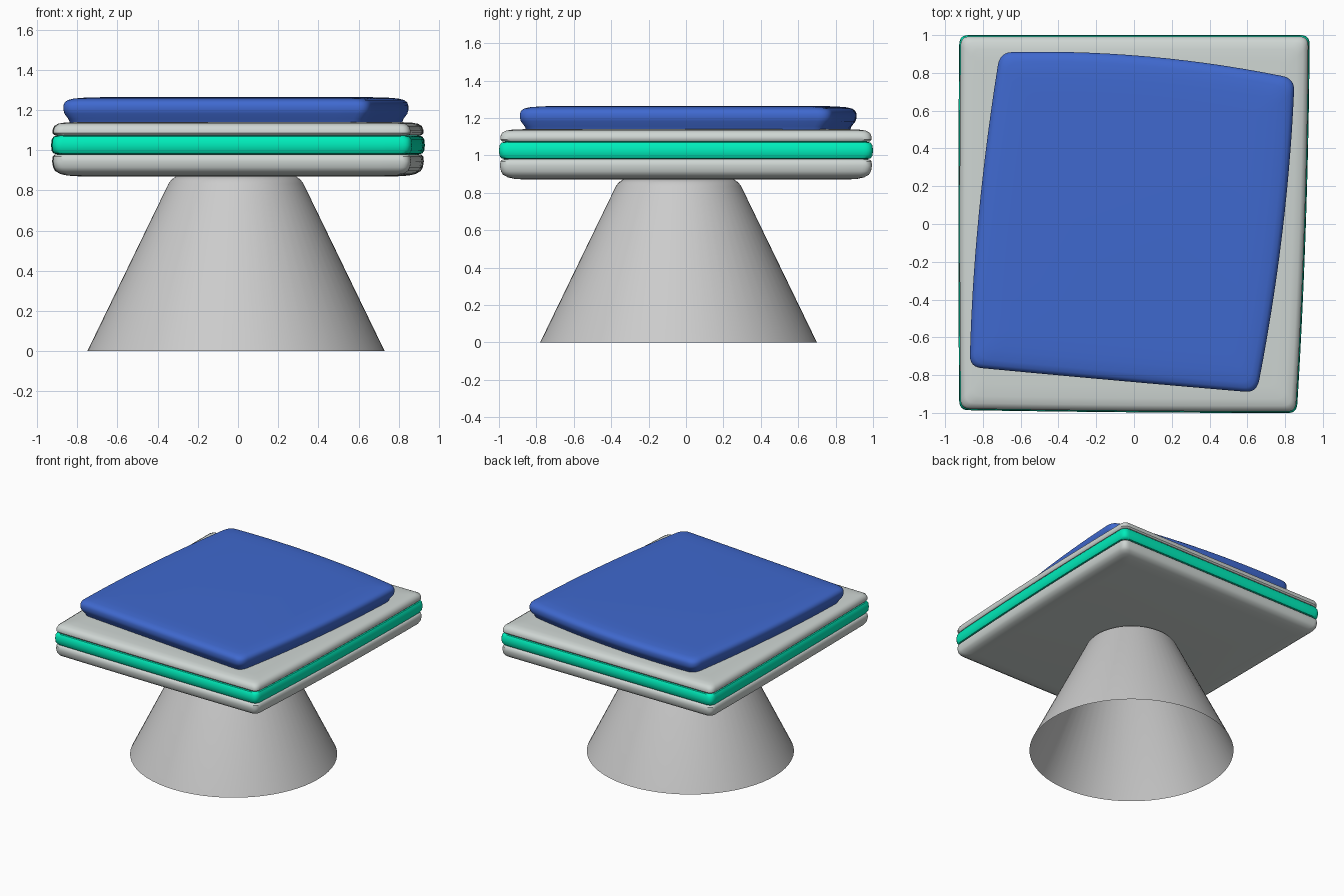
import bpy, bmesh, math
from mathutils import Vector

if "Cube" in bpy.data.objects:
    bpy.data.objects.remove(bpy.data.objects["Cube"])


def material(name, rgb):
    m = bpy.data.materials.new(name)
    m.diffuse_color = (*rgb, 1)
    m.use_nodes = True
    m.node_tree.nodes["Principled BSDF"].inputs["Base Color"].default_value = m.diffuse_color
    return m


def outline(corners, mids, trim=0.04, n=14):
    """Closed outline: gently bowed edges through mids, with rounded corners."""
    cs = [Vector(c) for c in corners]
    edges = []
    for i, a in enumerate(cs):
        b = cs[(i + 1) % 4]
        k = Vector(mids[i]) * 2 - (a + b) / 2
        ts = [trim + (1 - 2 * trim) * j / n for j in range(n + 1)]
        edges.append([a * (1 - t) ** 2 + k * 2 * t * (1 - t) + b * t * t for t in ts])
    pts = []
    for i, e in enumerate(edges):
        pts += e
        p, c, q = e[-1], cs[(i + 1) % 4], edges[(i + 1) % 4][0]
        for j in range(1, 6):
            t = j / 6
            pts.append(p * (1 - t) ** 2 + c * 2 * t * (1 - t) + q * t * t)
    return pts


def finish(name, bm, mat=None, angle=40):
    bmesh.ops.recalc_face_normals(bm, faces=bm.faces)
    me = bpy.data.meshes.new(name)
    bm.to_mesh(me)
    bm.free()
    ob = bpy.data.objects.new(name, me)
    bpy.context.collection.objects.link(ob)
    if mat:
        me.materials.append(mat)
    bpy.ops.object.select_all(action='DESELECT')
    ob.select_set(True)
    bpy.context.view_layer.objects.active = ob
    bpy.ops.object.shade_smooth_by_angle(angle=math.radians(angle))
    return ob


def loft(name, pts, layers, mat=None, caps=(True, True)):
    """Stack copies of an outline, each with (inset, z), and cap the ends."""
    bm = bmesh.new()
    size = max(abs(p.x) for p in pts)
    rings = [[bm.verts.new((p.x * (1 - d / size), p.y * (1 - d / size), z))
              for p in pts] for d, z in layers]
    n = len(pts)
    for a, b in zip(rings, rings[1:]):
        for i in range(n):
            j = (i + 1) % n
            bm.faces.new((a[i], a[j], b[j], b[i]))
    for cap, ring in zip(caps, (rings[0], rings[-1])):
        if cap:
            bm.faces.new(ring)
    return finish(name, bm, mat)


grey = material("cushion_grey", (0.62, 0.67, 0.65))
green = material("band_green", (0.0, 0.85, 0.5))
blue = material("pad_blue", (0.05, 0.14, 0.62))

# Seat slabs
seat = outline([(-0.925, 1.0), (0.93, 1.0), (0.862, -1.0), (-0.925, -0.985)],
               [(0, 1.0), (0.91, 0), (0, -0.997), (-0.93, 0)], trim=0.025)
loft("seat_bottom", seat,
     [(0.14, 0.870), (0.08, 0.874), (0.045, 0.882), (0.02, 0.897), (0.01, 0.915),
      (0.005, 0.945), (0.008, 0.968), (0.018, 0.978), (0.03, 0.98)], grey)
loft("seat_band", seat,
     [(0.03, 0.98), (0.012, 0.984), (0.003, 0.998), (0.0, 1.025),
      (0.003, 1.053), (0.012, 1.068), (0.03, 1.073)], green)
loft("seat_top", seat,
     [(0.03, 1.073), (0.015, 1.075), (0.007, 1.085), (0.007, 1.10), (0.015, 1.12),
      (0.035, 1.132), (0.07, 1.138), (0.13, 1.14)], grey)

# Twisted pad on top
pad = outline([(-0.71, 0.908), (0.85, 0.77), (0.65, -0.893), (-0.87, -0.757)],
              [(0.07, 0.887), (0.785, -0.05), (-0.1, -0.828), (-0.822, 0.05)])
loft("top_pad", pad,
     [(0.035, 1.13), (0.025, 1.155), (0.005, 1.182), (0.0, 1.20), (0.0, 1.222),
      (0.006, 1.238), (0.022, 1.25), (0.05, 1.257), (0.11, 1.262), (0.2, 1.264)], blue)

# Hollow cone base, open underneath
ring = [Vector((math.cos(math.tau * i / 64), math.sin(math.tau * i / 64))) for i in range(64)]
base = loft("cone_base", ring,
            [(1 - 0.74, 0), (1 - 0.335, 0.835), (1 - 0.32, 0.855), (1 - 0.295, 0.872)],
            caps=(False, True))
base.location = (-0.01, -0.04, 0)
